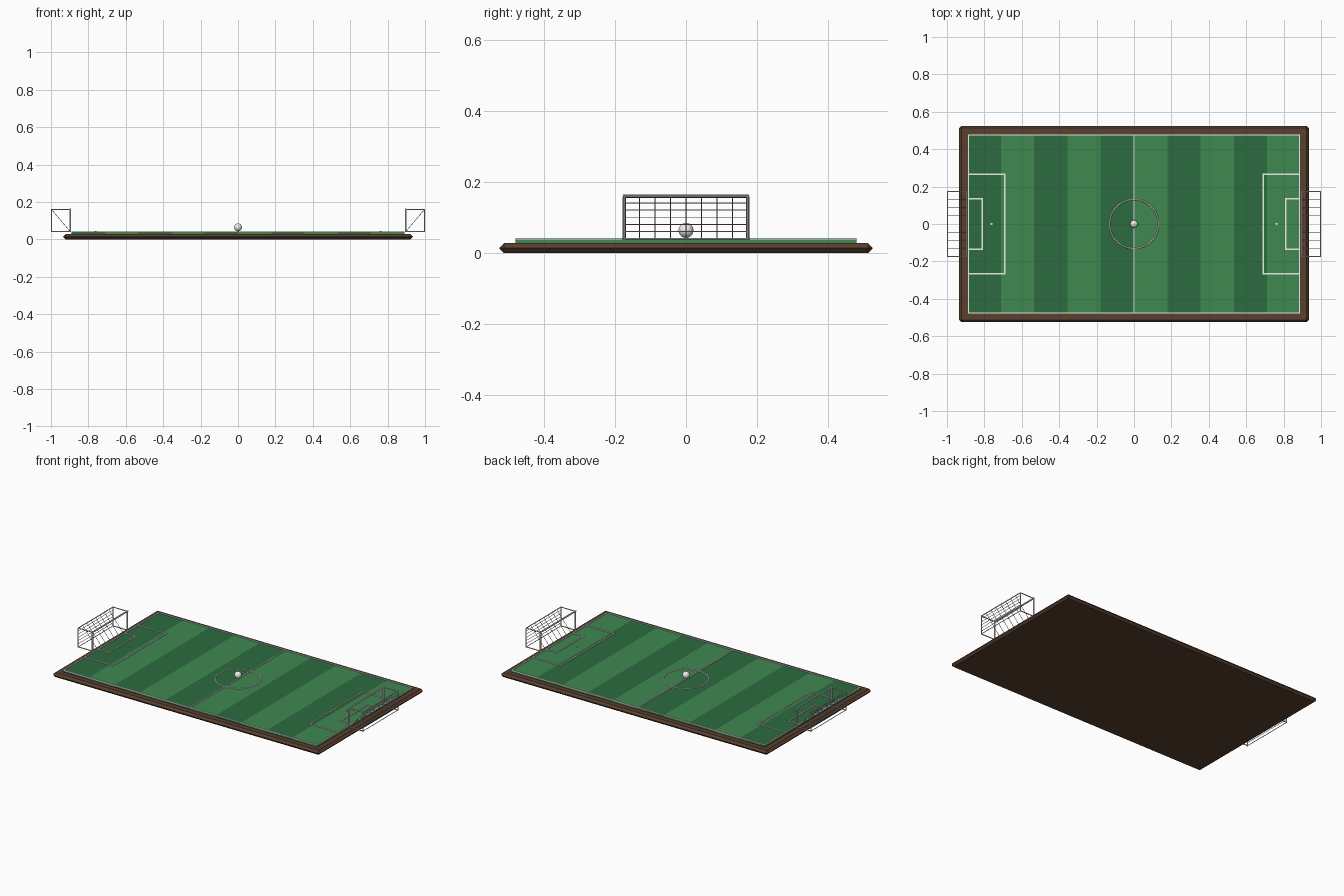
import bpy, math
from mathutils import Vector

if "Cube" in bpy.data.objects:
    bpy.data.objects.remove(bpy.data.objects["Cube"])


def mat(name, rgb):
    m = bpy.data.materials.new(name)
    m.diffuse_color = (*rgb, 1)
    m.use_nodes = True
    m.node_tree.nodes["Principled BSDF"].inputs["Base Color"].default_value = m.diffuse_color
    return m


WOOD = mat("wood", (0.10, 0.05, 0.028))
DARK = mat("dark_grass", (0.025, 0.15, 0.05))
LIGHT = mat("light_grass", (0.05, 0.25, 0.08))
WHITE = mat("white", (0.85, 0.85, 0.82))
NET = mat("net", (0.75, 0.75, 0.75))


def finish(name, m, smooth=False):
    o = bpy.context.object
    o.name = name
    o.data.materials.append(m)
    if smooth:
        bpy.ops.object.shade_smooth_by_angle()
    return o


def box(name, x0, x1, y0, y1, z0, z1, m):
    bpy.ops.mesh.primitive_cube_add(size=1, location=((x0 + x1) / 2, (y0 + y1) / 2, (z0 + z1) / 2))
    bpy.context.object.scale = (x1 - x0, y1 - y0, z1 - z0)
    bpy.ops.object.transform_apply(location=False, rotation=False, scale=True)
    return finish(name, m)


def rod(name, a, b, r, m, sides=10):
    a, b = Vector(a), Vector(b)
    d = b - a
    bpy.ops.mesh.primitive_cylinder_add(vertices=sides, radius=r, depth=d.length, location=(a + b) / 2,
                                        rotation=d.to_track_quat('Z', 'Y').to_euler())
    return finish(name, m, True)


# Wooden base with chamfered rim
base = box("base", -0.935, 0.935, -0.525, 0.525, 0, 0.028, WOOD)
bev = base.modifiers.new("chamfer", 'BEVEL')
bev.width = 0.013
bev.segments = 1

# Mown grass stripes
W = 1.78 / 10
for i in range(10):
    x = -0.89 + i * W
    box("grass_stripe", x, x + W, -0.48, 0.48, 0.027, 0.038, LIGHT if i % 2 else DARK)

# Pitch markings
H = 0.004
ZL, ZT = 0.036, 0.042


def line(x0, y0, x1, y1):
    box("line", min(x0, x1) - H, max(x0, x1) + H, min(y0, y1) - H, max(y0, y1) + H, ZL, ZT, WHITE)


for s in (-1, 1):
    line(-0.886, s * 0.476, 0.886, s * 0.476)
    line(s * 0.886, -0.476, s * 0.886, 0.476)
    for x, y in ((0.69, 0.266), (0.812, 0.135)):
        line(s * x, -y, s * x, y)
        for t in (-1, 1):
            line(s * x, t * y, s * 0.886, t * y)
line(0, -0.476, 0, 0.476)

# Centre circle and spots
bpy.ops.mesh.primitive_torus_add(major_radius=0.131, minor_radius=0.004, major_segments=48,
                                 minor_segments=8, location=(0, 0, 0.038))
finish("centre_circle", WHITE, True)
for x in (-0.762, 0, 0.762):
    bpy.ops.mesh.primitive_cylinder_add(vertices=16, radius=0.006, depth=0.008, location=(x, 0, 0.041))
    finish("spot", WHITE, True)

# Ball
bpy.ops.mesh.primitive_uv_sphere_add(segments=24, ring_count=14, radius=0.021, location=(0, 0, 0.064))
finish("ball", WHITE, True)

# Goals: front frame, thin back frame, net strands
Y, Z0, Z1 = 0.174, 0.038, 0.16
for s in (-1, 1):
    F, B = s * 0.897, s * 0.997
    rod("crossbar", (F, -Y - 0.004, Z1), (F, Y + 0.004, Z1), 0.005, WHITE)
    for t in (-1, 1):
        y = t * Y
        rod("goal_post", (F, y, Z0), (F, y, Z1), 0.005, WHITE)
        rod("back_post", (B, y, Z0), (B, y, Z1), 0.003, WHITE)
        rod("top_bar", (F, y, Z1), (B, y, Z1), 0.003, WHITE)
        rod("ground_bar", (F, y, Z0 + 0.003), (B, y, Z0 + 0.003), 0.003, WHITE)
    rod("back_top_bar", (B, -Y, Z1), (B, Y, Z1), 0.003, WHITE)
    rod("back_ground_bar", (B, -Y, Z0 + 0.003), (B, Y, Z0 + 0.003), 0.002, WHITE)
    for i in range(1, 8):
        y = -Y + 2 * Y * i / 8
        rod("net_strand", (B, y, Z1), (F, y, Z0 + 0.003), 0.0014, NET, 6)
    for i in range(1, 6):
        z = Z0 + 0.008 + (Z1 - Z0) * i / 6 - 0.006
        rod("net_row", (B, -Y, z), (B, Y, z), 0.0014, NET, 6)
